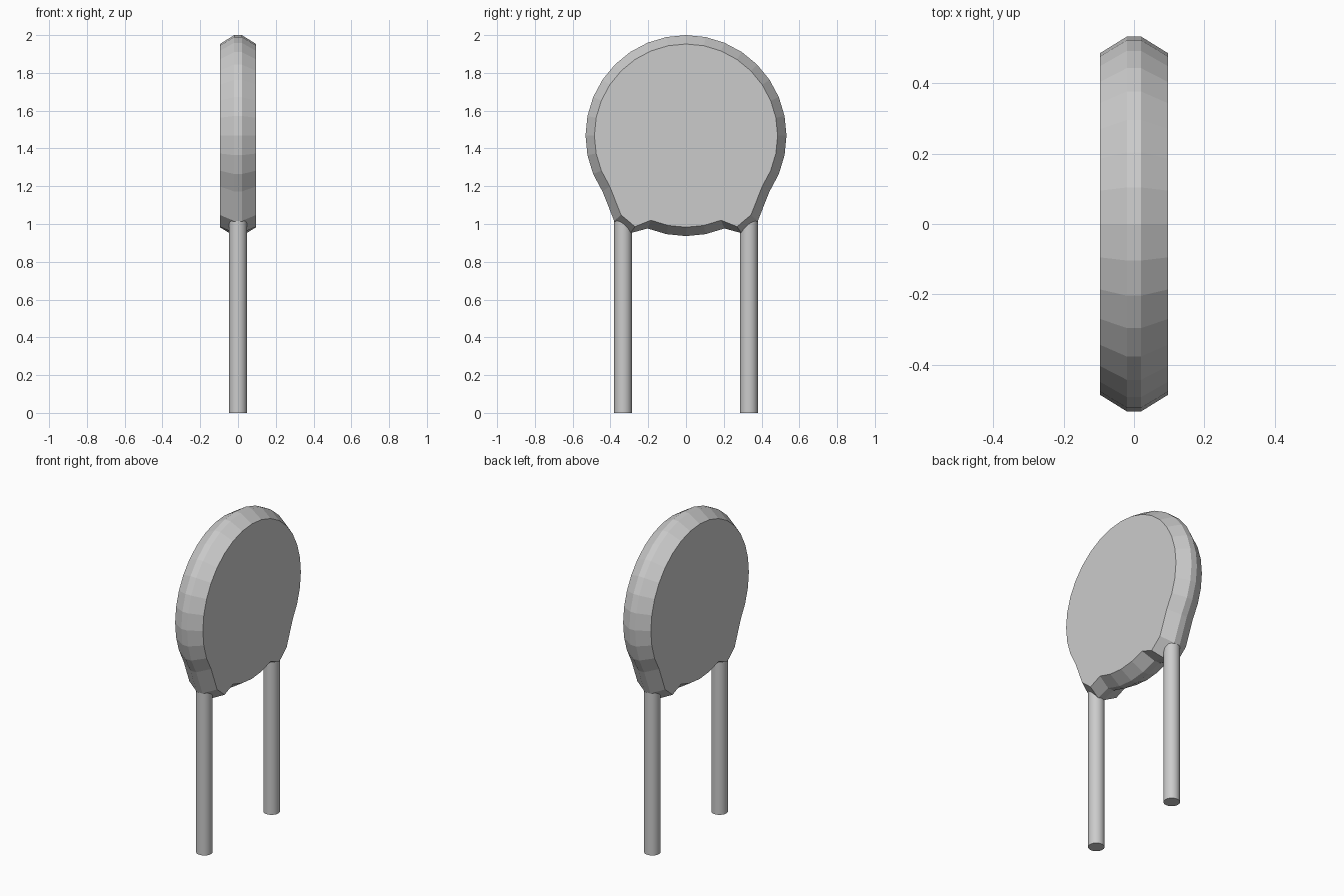
import bpy, bmesh
from math import sin, cos, radians

if "Cube" in bpy.data.objects:
    bpy.data.objects.remove(bpy.data.objects["Cube"])

CENTRE_Z = 1.468


def outline(radius, foot):
    """Closed (y, z) outline: a 32-step disc with two feet over the leads."""
    step = 11.25
    top = [(radius * sin(radians(i * step)), CENTRE_Z + radius * cos(radians(i * step)))
           for i in range(0, 12)]
    bottom = [(radius * sin(radians(i * step)), CENTRE_Z + radius * cos(radians(i * step)))
              for i in range(14, 17)]
    half = top + foot + bottom
    return half + [(-y, z) for y, z in half[-2:0:-1]]


# Disc body: four matching outlines lofted across x, with bevelled rim
outer = outline(0.532, [(0.38, 1.016), (0.293, 0.952)])
inner = outline(0.485, [(0.344, 1.048), (0.27, 0.986)])
bm = bmesh.new()
rings = [[bm.verts.new((x, y, z)) for y, z in prof]
         for x, prof in ((-0.096, inner), (-0.02, outer), (0.02, outer), (0.096, inner))]
n = len(outer)
for a, b in zip(rings, rings[1:]):
    for i in range(n):
        j = (i + 1) % n
        bm.faces.new((a[i], a[j], b[j], b[i]))
bm.faces.new(rings[0])
bm.faces.new(rings[-1])
bmesh.ops.recalc_face_normals(bm, faces=bm.faces[:])
mesh = bpy.data.meshes.new("disc_body")
bm.to_mesh(mesh)
bm.free()
bpy.context.collection.objects.link(bpy.data.objects.new("disc_body", mesh))

# Wire leads, ending inside the feet of the body
LEAD_TOP = 1.05
for side, name in ((-1, "lead_left"), (1, "lead_right")):
    bpy.ops.mesh.primitive_cylinder_add(vertices=24, radius=0.047, depth=LEAD_TOP,
                                        location=(0, side * 0.333, LEAD_TOP / 2))
    bpy.context.object.name = name
    bpy.ops.object.shade_smooth_by_angle(angle=radians(30))
